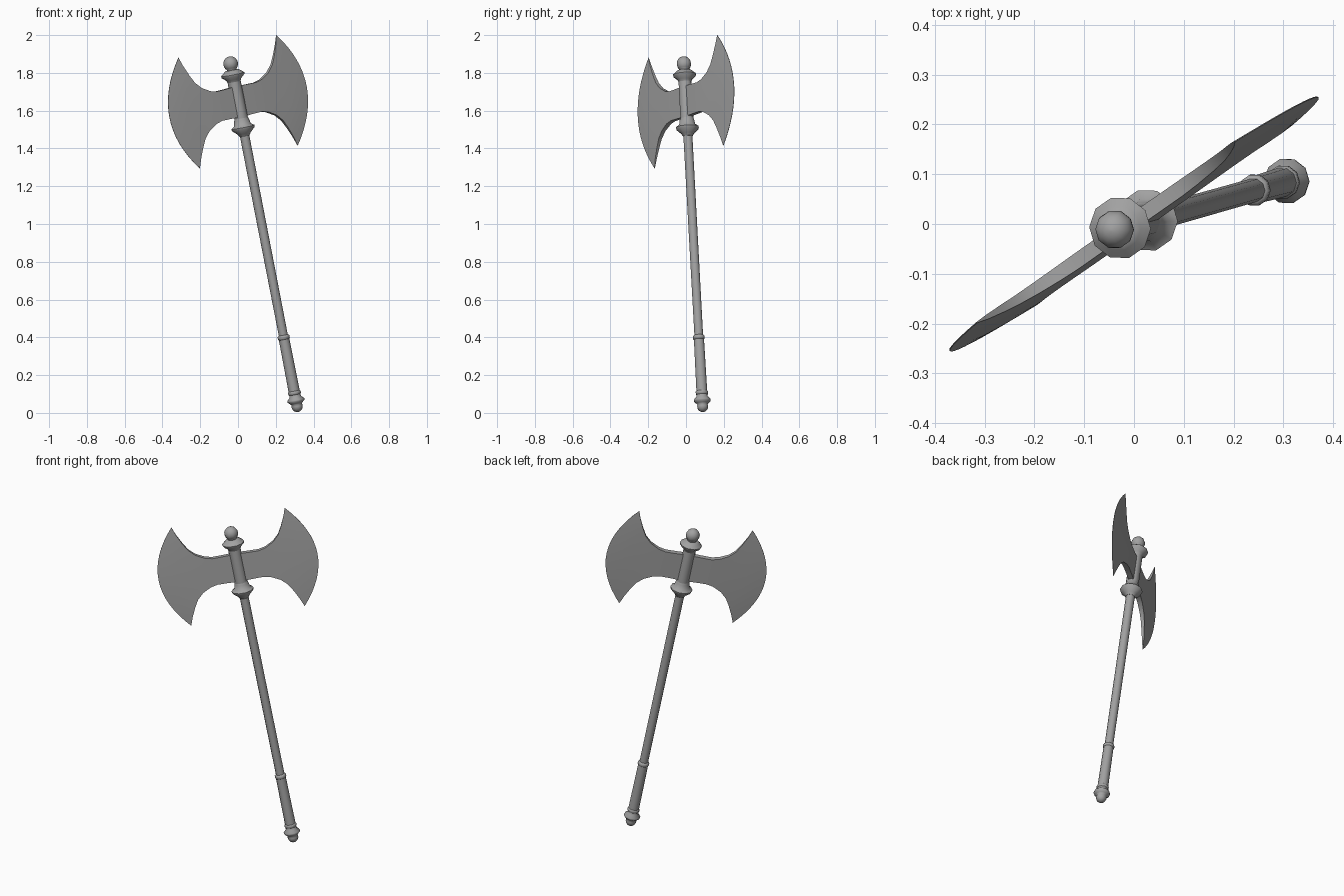
import bpy
import bmesh
import math
from mathutils import Matrix, Vector

cube = bpy.data.objects.get("Cube")
if cube:
    bpy.data.objects.remove(cube, do_unlink=True)

# One grey colour for the whole weapon
grey = bpy.data.materials.new("steel_grey")
grey.use_nodes = True
grey.diffuse_color = (0.36, 0.36, 0.36, 1)
grey.node_tree.nodes["Principled BSDF"].inputs["Base Color"].default_value = grey.diffuse_color

# Tilted frame: local z runs up the shaft, local x along the blades
CENTRE_Z = 1.6475
up = Vector((-0.190, -0.0535, 0.980)).normalized()
side = Vector((0.803, 0.564, 0.193))
side = (side - up * side.dot(up)).normalized()
FRAME = Matrix((side, up.cross(side), up)).transposed().to_4x4()
FRAME.translation = (0, 0, CENTRE_Z)


def finish(name, bm, angle):
    bmesh.ops.remove_doubles(bm, verts=bm.verts, dist=0.0001)
    bmesh.ops.recalc_face_normals(bm, faces=bm.faces)
    mesh = bpy.data.meshes.new(name)
    bm.to_mesh(mesh)
    bm.free()
    mesh.materials.append(grey)
    obj = bpy.data.objects.new(name, mesh)
    bpy.context.collection.objects.link(obj)
    obj.matrix_world = FRAME
    bpy.ops.object.select_all(action='DESELECT')
    obj.select_set(True)
    bpy.context.view_layer.objects.active = obj
    bpy.ops.object.shade_smooth_by_angle(angle=math.radians(angle))
    return obj


def lathe(name, profile, sides=10):
    """Turn (radius, height) points around the shaft axis and cap the ends."""
    bm = bmesh.new()
    rings = []
    for r, z in profile:
        h = (z - CENTRE_Z) / up.z
        rings.append([bm.verts.new((r * math.cos(k * math.tau / sides),
                                    r * math.sin(k * math.tau / sides), h))
                      for k in range(sides)])
    for low, high in zip(rings, rings[1:]):
        for k in range(sides):
            n = (k + 1) % sides
            bm.faces.new((low[k], low[n], high[n], high[k]))
    bm.faces.new(rings[0])
    bm.faces.new(rings[-1])
    return finish(name, bm, 50)


def ball(r, z, start, end, steps=6):
    """Profile of part of a sphere between two latitudes in degrees."""
    angles = [math.radians(start + (end - start) * i / steps) for i in range(steps + 1)]
    return [(r * math.cos(a), z + r * math.sin(a)) for a in angles]


# Turned parts, from the bottom up
lathe("pommel", ball(0.030, 0.035, -85, 20)
      + [(0.034, 0.052), (0.046, 0.062), (0.046, 0.070), (0.031, 0.085), (0.030, 0.098)])
lathe("grip_lower_ring", [(0.028, 0.095), (0.034, 0.100), (0.034, 0.112), (0.028, 0.118)])
lathe("grip", [(0.030, 0.095), (0.028, 0.39)])
lathe("grip_upper_ring", [(0.026, 0.387), (0.032, 0.393), (0.032, 0.406), (0.025, 0.412)])
lathe("shaft", [(0.024, 0.39), (0.025, 1.50)])
lathe("lower_collar", [(0.026, 1.465), (0.036, 1.480), (0.061, 1.503), (0.063, 1.513),
                       (0.045, 1.525), (0.040, 1.550), (0.034, 1.565)])
lathe("hub", [(0.036, 1.545), (0.035, 1.77)])
lathe("upper_collar", [(0.034, 1.750), (0.040, 1.765), (0.061, 1.783), (0.063, 1.792),
                       (0.045, 1.807), (0.034, 1.815)])
lathe("top_knob", [(0.026, 1.805)] + ball(0.039, 1.848, -50, 86, 8))

# Blade columns: (distance out, half height, half thickness)
COLUMNS = [(0, 0.083, 0.015), (0.07, 0.080, 0.015), (0.13, 0.079, 0.015),
           (0.17, 0.088, 0.014), (0.22, 0.115, 0.012), (0.255, 0.150, 0.010),
           (0.28, 0.195, 0.008), (0.305, 0.250, 0.005), (0.322, 0.299, 0.001)]
NECK, REACH, BULGE, ROWS = 0.13, 0.192, 0.129, 8


def blade(name, direction):
    """Flared blade whose columns bow outward towards the cutting edge."""
    bm = bmesh.new()
    front, back = [], []
    for out, half, thick in COLUMNS:
        bow = BULGE * max(0, (out - NECK) / REACH) ** 3
        for skin, sign in ((front, -1), (back, 1)):
            column = []
            for i in range(-ROWS, ROWS + 1):
                s = i / ROWS
                x = out + bow * (1 - s * s)
                column.append(bm.verts.new((direction * x, direction * sign * thick, half * s)))
            skin.append(column)
    for j in range(len(COLUMNS) - 1):
        for skin in (front, back):
            for i in range(2 * ROWS):
                bm.faces.new((skin[j][i], skin[j + 1][i], skin[j + 1][i + 1], skin[j][i + 1]))
        for i in (0, -1):
            bm.faces.new((front[j][i], front[j + 1][i], back[j + 1][i], back[j][i]))
    for i in range(2 * ROWS):
        bm.faces.new((front[-1][i], front[-1][i + 1], back[-1][i + 1], back[-1][i]))
    finish(name, bm, 40)


blade("left_blade", 1)
blade("right_blade", -1)
